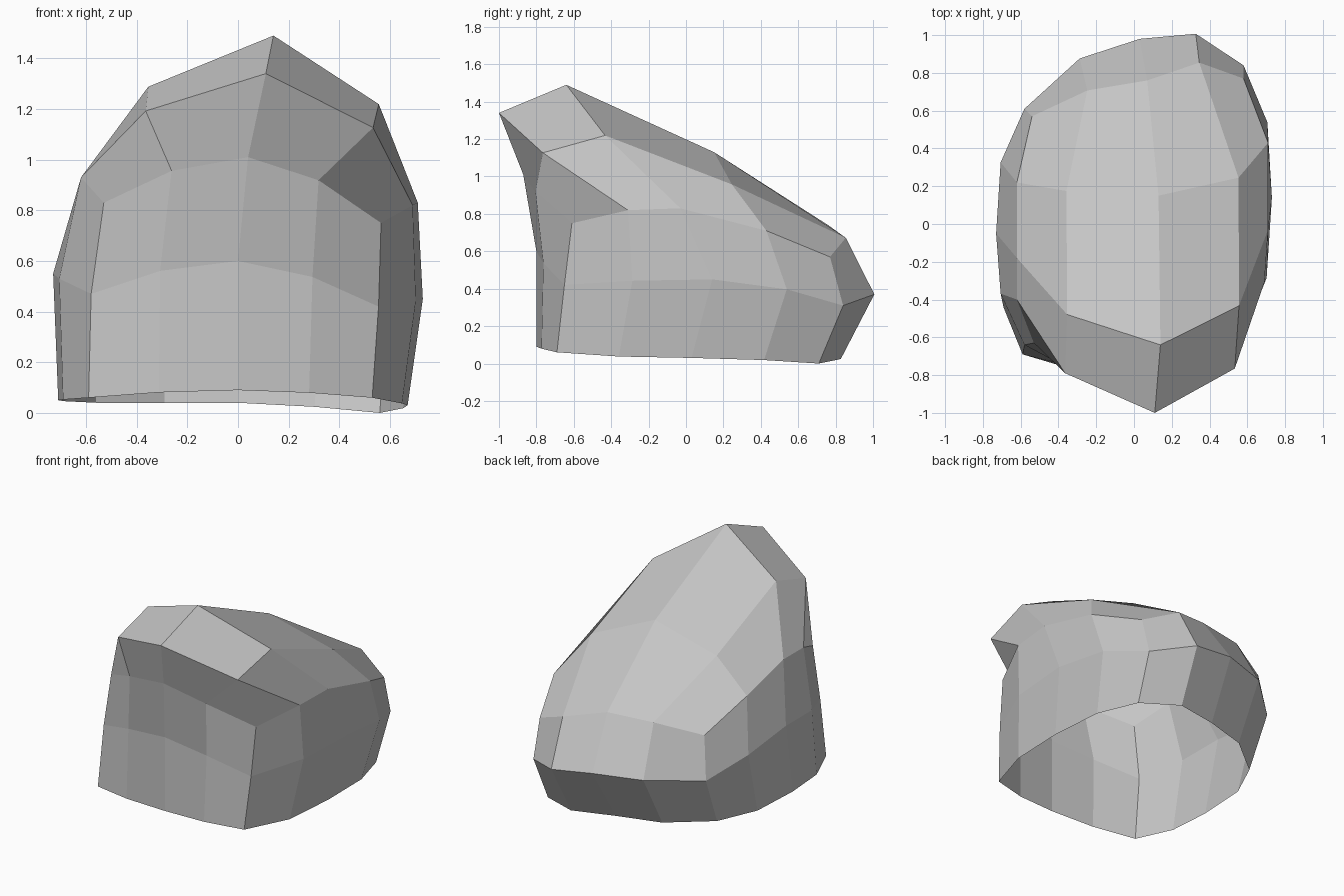
import bpy
import bmesh
from mathutils import Vector

default_cube = bpy.data.objects.get("Cube")
if default_cube:
    bpy.data.objects.remove(default_cube, do_unlink=True)


def section(start, crest, end, near, far, push=0):
    """Five points from start over crest to end; near and far place the shoulders per axis."""
    start, crest, end = Vector(start), Vector(crest), Vector(end)

    def shoulder(tip, weight):
        return Vector([t + (c - t) * w for t, c, w in zip(tip, crest, weight)])

    far_shoulder = shoulder(end, far) + Vector((0, push, 0))
    return [start, shoulder(start, near), crest, far_shoulder, end]


# Shoulder placement for each kind of section
ROOF = ((.35, .65, .64), (.27, .66, .59))
FRONT = ((.47, .75, .7), (.47, .75, .65))
SIDE = ((.84, .46, .75), (.84, .43, .62))
BACK = ((.48, .72, .9), (.46, .55, .6))
BULGE = .09

# Roof sections from the front brow to the back edge
roof = [
    section((-.53, -.63, .83), (.04, -.87, 1.01), (.565, -.61, .75), *FRONT),
    section((-.62, -.4, .93), (.11, -1, 1.34), (.69, -.31, .82), *ROOF),
    section((-.62, -.18, .93), (.14, -.64, 1.49), (.71, -.03, .83), *ROOF),
    section((-.62, .22, .83), (.13, .15, 1.13), (.71, .43, .71), *ROOF),
    section((-.54, .57, .67), (.07, .76, .74), (.58, .77, .57), *BACK, BULGE),
]


def wall_ring(corners, crests):
    """Front, right, back and left sections of one level around the rock."""
    front_left, front_right, back_left, back_right = corners
    front, right, back, left = crests
    return {
        "front": section(front_left, front, front_right, *FRONT),
        "right": section(front_right, right, back_right, *SIDE),
        "back": section(back_left, back, back_right, *BACK, BULGE),
        "left": section(front_left, left, back_left, *SIDE),
    }


# Open rim at the ground and the widest ring half way up
rim = wall_ring(
    [(-.59, -.69, .06), (.53, -.69, .06), (-.56, .46, .04), (.56, .71, 0)],
    [(0, -.8, .09), (.67, .03, .03), (0, .76, .04), (-.71, -.15, .05)],
)
waist = wall_ring(
    [(-.58, -.64, .47), (.555, -.65, .42), (-.58, .61, .38), (.58, .84, .31)],
    [(0, -.8, .6), (.73, .14, .45), (.03, .98, .41), (-.73, -.05, .55)],
)
eaves = {
    "front": roof[0],
    "right": [row[-1] for row in roof],
    "back": roof[-1],
    "left": [row[0] for row in roof],
}

# Skin the roof and the four walls with quads, then weld the seams
bm = bmesh.new()


def skin(rows, flip=False):
    grid = [[bm.verts.new(point) for point in row] for row in rows]
    for low, high in zip(grid, grid[1:]):
        for i in range(len(low) - 1):
            quad = [low[i], low[i + 1], high[i + 1], high[i]]
            bm.faces.new(quad[::-1] if flip else quad)


skin(roof)
for side in ("front", "right", "back", "left"):
    skin([rim[side], waist[side], eaves[side]], flip=side in ("back", "left"))
bmesh.ops.remove_doubles(bm, verts=bm.verts[:], dist=.001)

mesh = bpy.data.meshes.new("rock")
bm.to_mesh(mesh)
bm.free()

# Plain grey stone
stone = bpy.data.materials.new("stone_grey")
stone.use_nodes = True
grey = (.56, .56, .56, 1)
stone.diffuse_color = grey
stone.node_tree.nodes["Principled BSDF"].inputs["Base Color"].default_value = grey
mesh.materials.append(stone)

rock = bpy.data.objects.new("rock", mesh)
bpy.context.collection.objects.link(rock)
